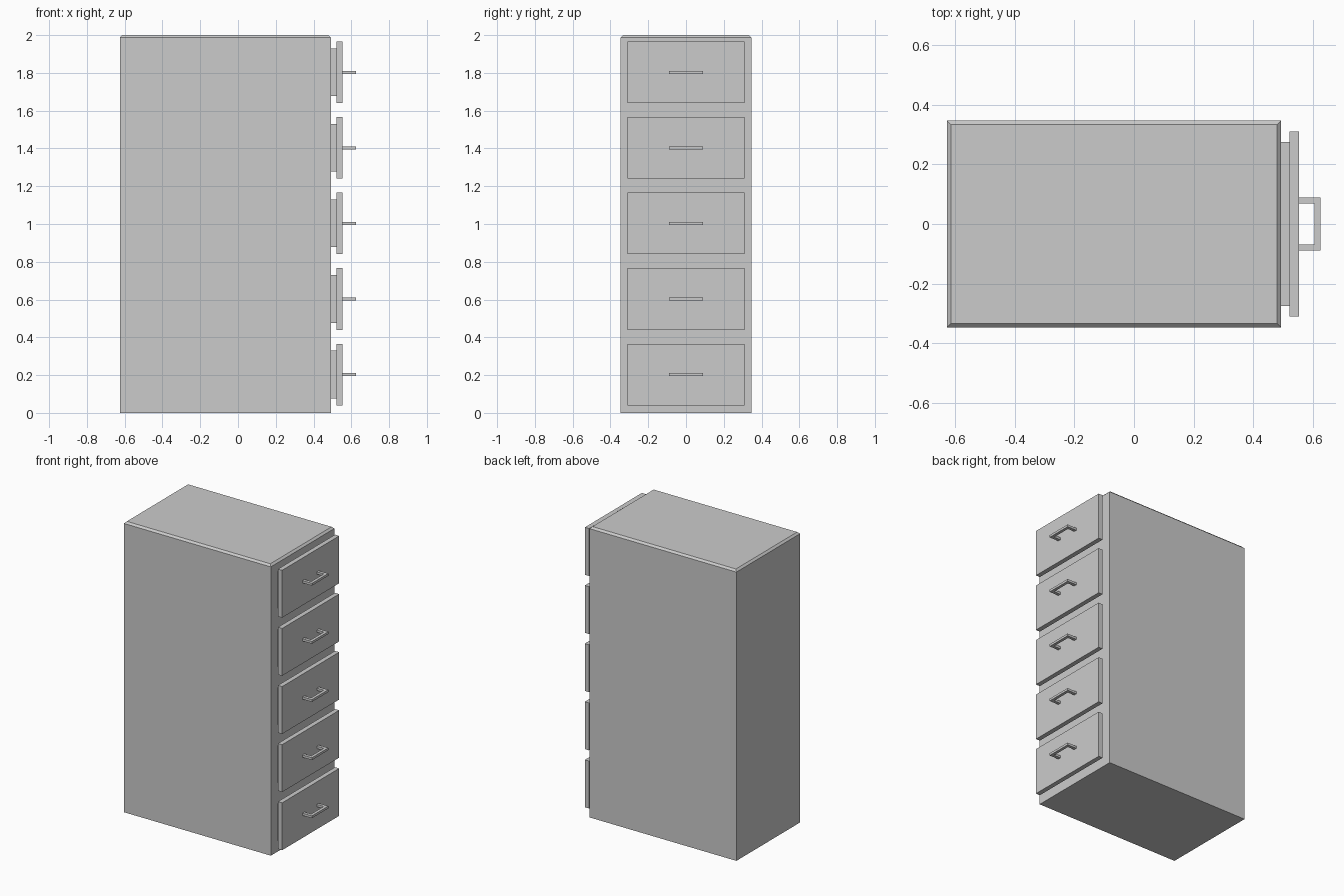
import bpy, bmesh

if "Cube" in bpy.data.objects:
    bpy.data.objects.remove(bpy.data.objects["Cube"])


def finish(name, bm):
    bmesh.ops.recalc_face_normals(bm, faces=bm.faces[:])
    mesh = bpy.data.meshes.new(name)
    bm.to_mesh(mesh)
    bm.free()
    obj = bpy.data.objects.new(name, mesh)
    bpy.context.collection.objects.link(obj)
    return obj


def box(x0, x1, y0, y1, z0, z1):
    bm = bmesh.new()
    bmesh.ops.create_cube(bm, size=1)
    for v in bm.verts:
        v.co = ((x0 + x1) / 2 + v.co.x * (x1 - x0),
                (y0 + y1) / 2 + v.co.y * (y1 - y0),
                (z0 + z1) / 2 + v.co.z * (z1 - z0))
    return bm


def extrude_profile(points, z0, z1):
    bm = bmesh.new()
    face = bm.faces.new([bm.verts.new((x, y, z0)) for x, y in points])
    top = bmesh.ops.extrude_face_region(bm, geom=[face])["geom"]
    for v in top:
        if isinstance(v, bmesh.types.BMVert):
            v.co.z = z1
    # the extrusion may drop the starting face, so close any open end
    bmesh.ops.holes_fill(bm, edges=[e for e in bm.edges if e.is_boundary])
    return bm


# Cabinet body with a small chamfer around the top
body = box(-0.626, 0.492, -0.346, 0.346, 0, 2)
rim = [e for e in body.edges if all(v.co.z > 1.9 for v in e.verts)]
bmesh.ops.bevel(body, geom=rim, offset=0.013, segments=1, affect='EDGES')
finish("cabinet_body", body)

# U-shaped handle outline, seen from above
HANDLE = [(0.55, -0.089), (0.625, -0.089), (0.625, 0.089), (0.55, 0.089),
          (0.55, 0.068), (0.605, 0.068), (0.605, -0.068), (0.55, -0.068)]

# Five drawers: recessed box, front panel and handle
for i in range(5):
    z = 0.203 + 0.4 * i
    finish(f"drawer_box_{i + 1}",
           box(0.485, 0.524, -0.275, 0.275, z - 0.126, z + 0.126))
    finish(f"drawer_front_{i + 1}",
           box(0.521, 0.553, -0.31, 0.31, z - 0.163, z + 0.163))
    finish(f"drawer_handle_{i + 1}",
           extrude_profile(HANDLE, z - 0.008, z + 0.008))
